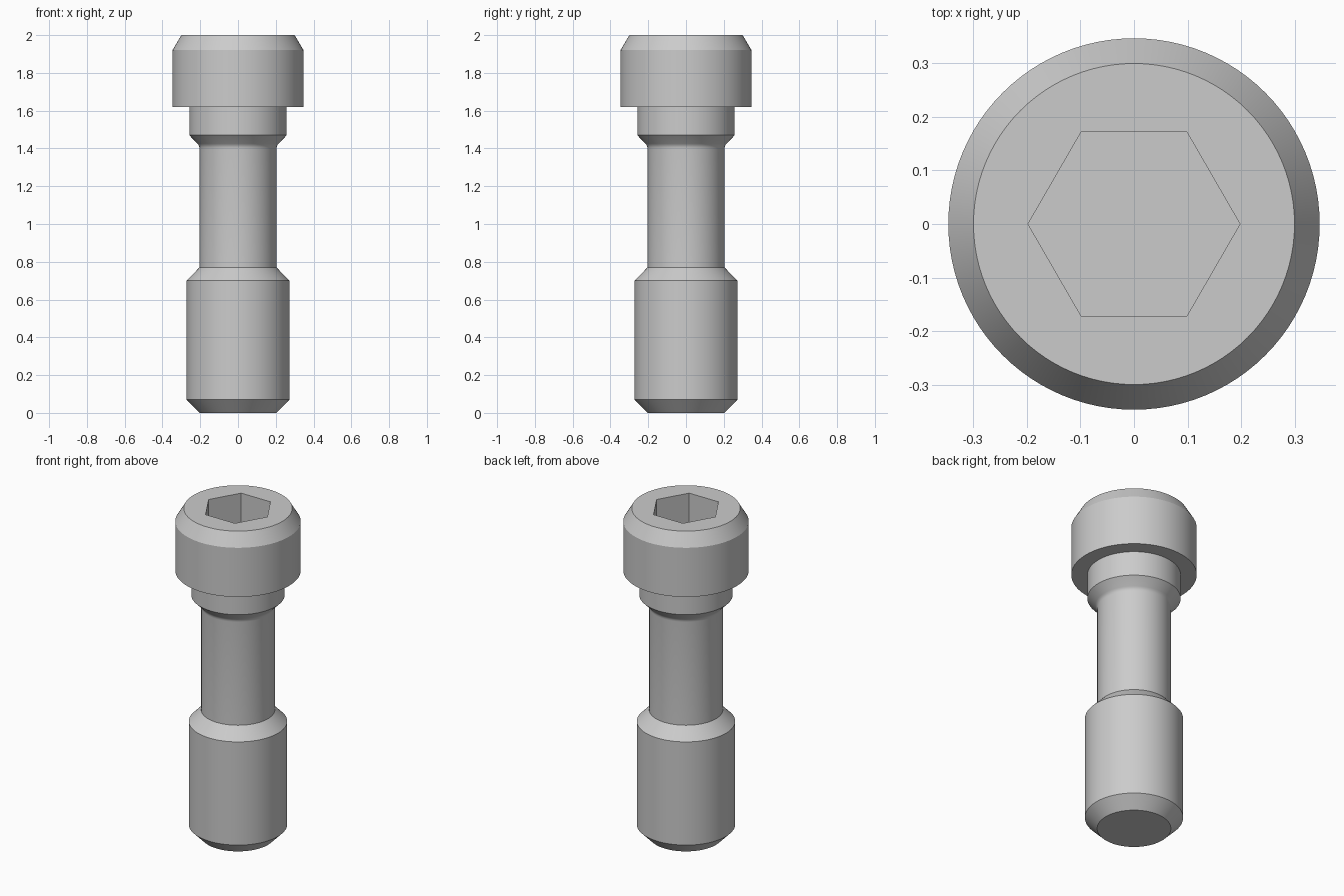
import bpy, bmesh
from math import pi, sin, cos, radians
from mathutils import Vector

default = bpy.data.objects.get("Cube")
if default:
    bpy.data.objects.remove(default, do_unlink=True)

STEPS = 96

steel = bpy.data.materials.new("grey steel")
steel.use_nodes = True
GREY = (0.6, 0.6, 0.6, 1)
steel.diffuse_color = GREY
steel.node_tree.nodes["Principled BSDF"].inputs["Base Color"].default_value = GREY


def ring(bm, radius, z, sides):
    """Closed loop of vertices around the z axis."""
    return [bm.verts.new((radius * cos(2 * pi * i / sides),
                          radius * sin(2 * pi * i / sides), z)) for i in range(sides)]


def wall(bm, low, high):
    """Quads joining two loops of equal size."""
    n = len(low)
    for i in range(n):
        j = (i + 1) % n
        bm.faces.new((low[i], low[j], high[j], high[i]))


def loop_edges(bm, loop):
    return [bm.edges.get((loop[i - 1], loop[i])) for i in range(len(loop))]


# Curved fillet from the shank up to the collar
fillet = [(0.24 - 0.036 * cos(a), 1.40 + 0.036 * sin(a))
          for a in (radians(d) for d in (0, 15, 30, 45))]

# Outline from the tip up to the head rim
profile = [(0.204, 0), (0.272, 0.07), (0.272, 0.70), (0.204, 0.77),
           *fillet, (0.258, 1.47), (0.258, 1.62),
           (0.347, 1.62), (0.347, 1.92), (0.30, 2.0)]

bm = bmesh.new()
rings = [ring(bm, r, z, STEPS) for r, z in profile]
for low, high in zip(rings, rings[1:]):
    wall(bm, low, high)
bm.faces.new(reversed(rings[0]))

# Hexagonal socket sunk into the head
socket_floor = ring(bm, 0.198, 1.80, 6)
socket_rim = ring(bm, 0.198, 2.0, 6)
wall(bm, socket_rim, socket_floor)
bm.faces.new(socket_floor)

# Flat head top around the socket
bmesh.ops.triangle_fill(bm, use_beauty=True, normal=Vector((0, 0, 1)),
                        edges=loop_edges(bm, rings[-1]) + loop_edges(bm, socket_rim))
bmesh.ops.recalc_face_normals(bm, faces=bm.faces)

mesh = bpy.data.meshes.new("socket_head_bolt")
bm.to_mesh(mesh)
bm.free()
mesh.materials.append(steel)
bolt = bpy.data.objects.new("socket_head_bolt", mesh)
bpy.context.collection.objects.link(bolt)

bpy.ops.object.select_all(action="DESELECT")
bolt.select_set(True)
bpy.context.view_layer.objects.active = bolt
bpy.ops.object.shade_smooth_by_angle(angle=radians(28))
